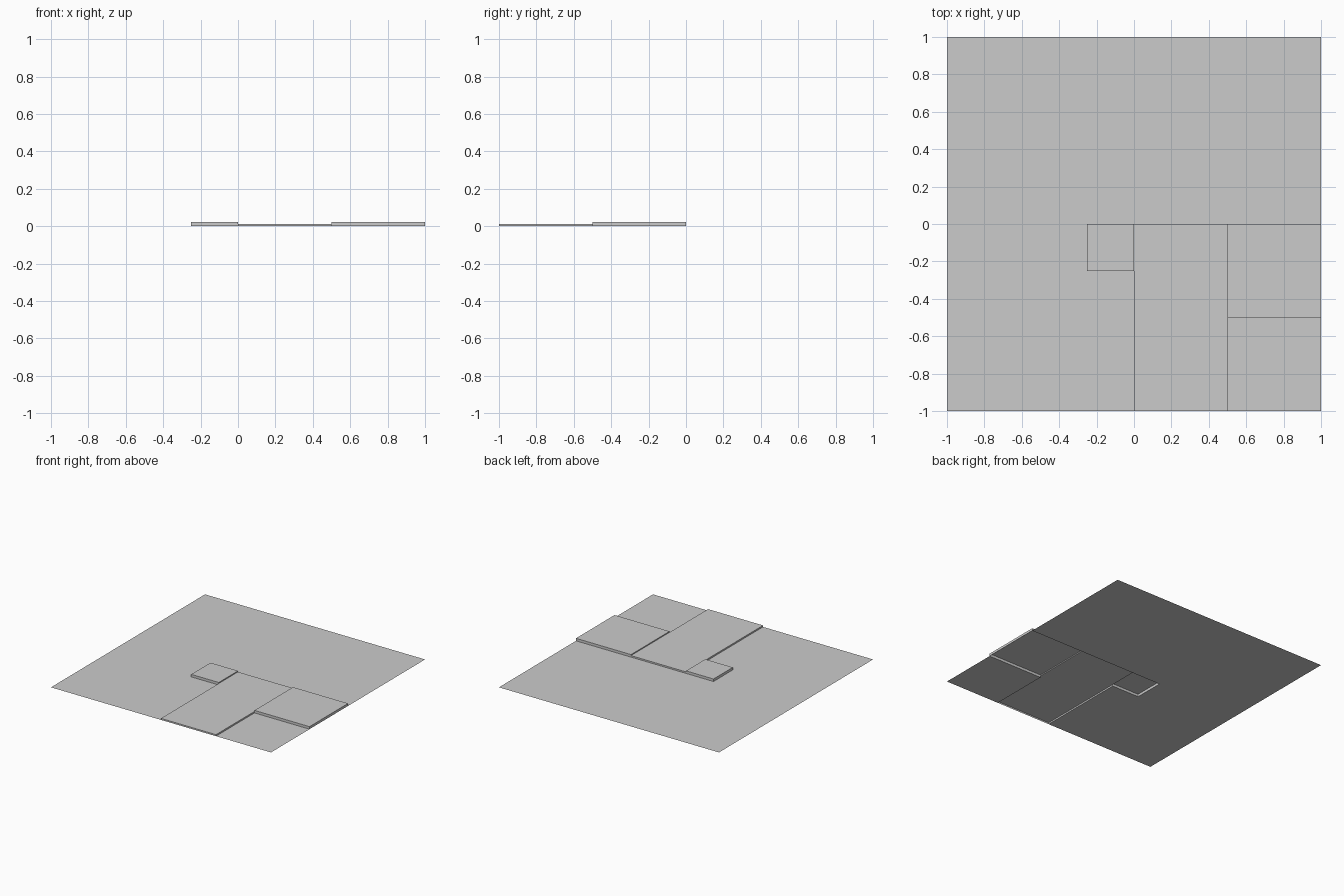
import bpy
import bmesh

cube = bpy.data.objects.get("Cube")
if cube:
    bpy.data.objects.remove(cube, do_unlink=True)

LOW, HIGH = 0.0125, 0.021

# Raised panels: name -> (x min, x max, y min, y max, height)
PANELS = {
    "low_panel": (0, 0.5, -1, 0, LOW),
    "high_corner_panel": (0.5, 1, -0.5, 0, HIGH),
    "small_panel": (-0.25, 0, -0.25, 0, HIGH),
}
XS = (-1, -0.25, 0, 0.5, 1)
YS = (-1, -0.5, -0.25, 0, 1)

grey = bpy.data.materials.new("plain_grey")
grey.use_nodes = True
colour = (0.6, 0.6, 0.6, 1)
grey.diffuse_color = colour
grey.node_tree.nodes["Principled BSDF"].inputs["Base Color"].default_value = colour


def cell_at(x, y):
    """Name and height of the part covering a point."""
    for name, (x0, x1, y0, y1, height) in PANELS.items():
        if x0 < x < x1 and y0 < y < y1:
            return name, height
    return "base_sheet", 0


def build(part):
    """Top faces of one part, plus walls down to every lower neighbour."""
    bm = bmesh.new()

    def face(*points):
        bm.faces.new([bm.verts.new(p) for p in points])

    for x0, x1 in zip(XS, XS[1:]):
        for y0, y1 in zip(YS, YS[1:]):
            cx, cy = (x0 + x1) / 2, (y0 + y1) / 2
            name, top = cell_at(cx, cy)
            if name != part:
                continue
            corners = [(x0, y0), (x1, y0), (x1, y1), (x0, y1)]
            face(*[(x, y, top) for x, y in corners])
            for i, (ax, ay) in enumerate(corners):
                bx, by = corners[(i + 1) % 4]
                # Sample just outside this edge
                mx, my = (ax + bx) / 2, (ay + by) / 2
                low = cell_at(mx + (mx - cx) * 0.1, my + (my - cy) * 0.1)[1]
                if low < top:
                    face((ax, ay, low), (bx, by, low), (bx, by, top), (ax, ay, top))

    # Weld the cells and merge coplanar faces
    bmesh.ops.remove_doubles(bm, verts=bm.verts, dist=0.0001)
    bmesh.ops.dissolve_limit(bm, angle_limit=0.01, verts=bm.verts, edges=bm.edges)
    mesh = bpy.data.meshes.new(part)
    bm.to_mesh(mesh)
    bm.free()
    mesh.materials.append(grey)
    bpy.context.collection.objects.link(bpy.data.objects.new(part, mesh))


for part in ("base_sheet", *PANELS):
    build(part)
